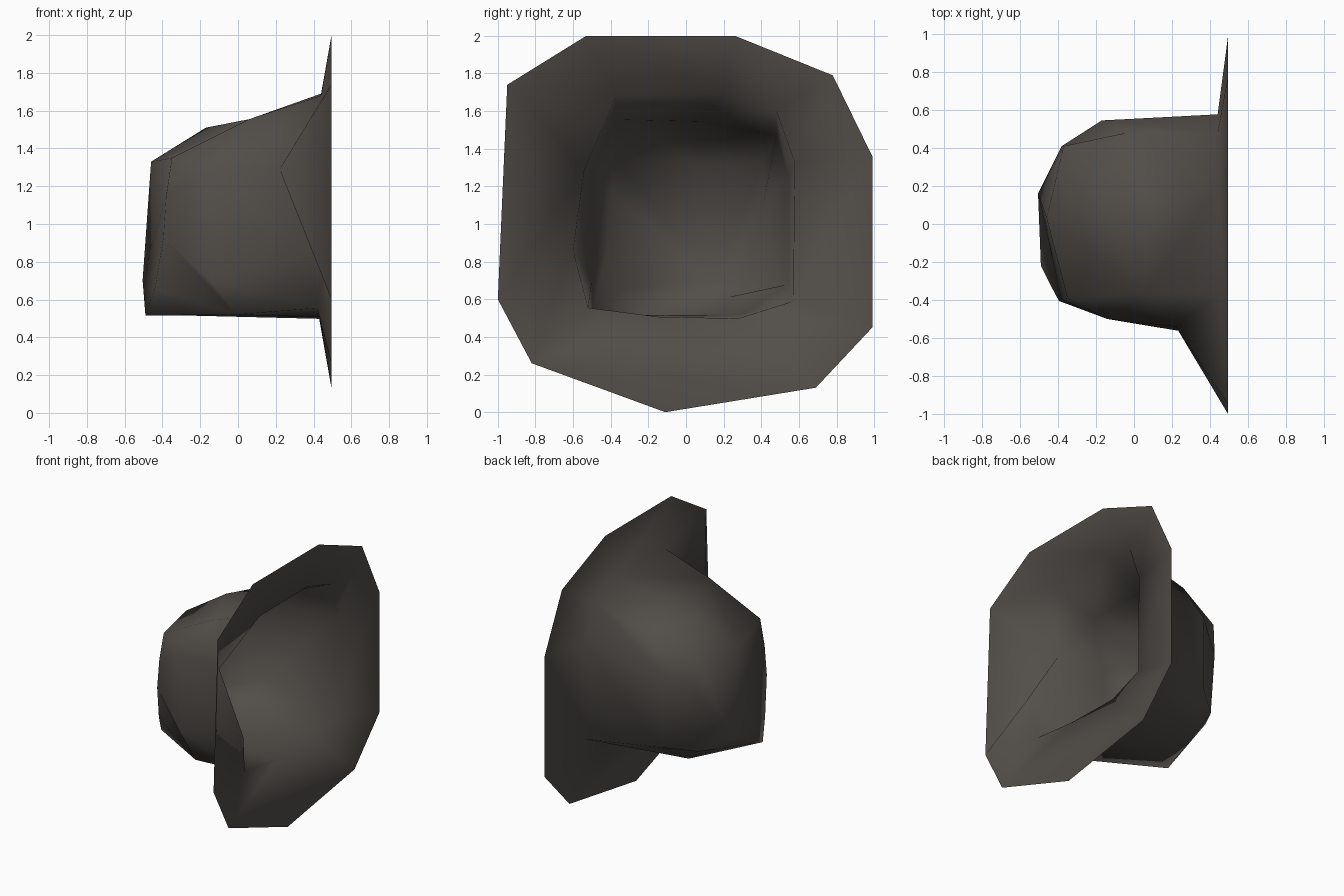
import bpy, bmesh

if "Cube" in bpy.data.objects:
    bpy.data.objects.remove(bpy.data.objects["Cube"])

# Each ring is a 10-point cross-section (x, y, z), from the flared rim to the closed back
rim_outline = [(-.53, 2), (.26, 2), (.78, 1.79), (.99, 1.36), (.99, .45),
               (.69, .13), (-.11, 0), (-.82, .26), (-1, .6), (-.95, 1.74)]
rim = [(.495, y, z) for y, z in rim_outline]

neck = [(.44, -.37, 1.68), (.44, .20, 1.69), (.44, .48, 1.60), (.44, .577, 1.33),
        (.44, .57, .59), (.43, .28, .498), (.43, -.15, .507), (.42, -.52, .555),
        (.465, -.60, .86), (.22, -.54, 1.29)]

middle = [(.06, -.37, 1.555), (-.17, .10, 1.51), (-.04, .48, 1.47), (-.17, .545, 1.25),
          (-.17, .545, .68), (-.235, .30, .52), (-.25, -.10, .515), (-.01, -.495, .52),
          (-.14, -.50, .70), (-.14, -.50, 1.28)]

back = [(-.35, -.39, 1.35), (-.46, .03, 1.33), (-.37, .41, 1.33), (-.38, .41, 1.10),
        (-.37, .38, .64), (-.41, .22, .61), (-.49, -.22, .515), (-.44, -.32, .66),
        (-.395, -.405, .93), (-.38, -.40, 1.15)]

bm = bmesh.new()
rings = [[bm.verts.new(p) for p in ring] for ring in (rim, neck, middle, back)]

# Flared rim and walls; folded quads take a chosen diagonal (True runs from a[i] to b[j])
folds = {(0, 6): False, (2, 5): True, (2, 6): False}
for n, (a, b) in enumerate(zip(rings, rings[1:])):
    for i in range(10):
        j = (i + 1) % 10
        if (n, i) == (0, 5):          # flat lower lip
            bm.faces.new((a[5], a[6], a[7]))
            bm.faces.new((a[5], a[7], b[6]))
            bm.faces.new((a[5], b[6], b[5]))
        elif (n, i) == (0, 6):
            bm.faces.new((a[7], b[7], b[6]))
        elif (n, i) in folds and folds[(n, i)]:
            bm.faces.new((a[i], a[j], b[j]))
            bm.faces.new((a[i], b[j], b[i]))
        elif (n, i) in folds:
            bm.faces.new((a[i], a[j], b[i]))
            bm.faces.new((a[j], b[j], b[i]))
        else:
            bm.faces.new((a[i], a[j], b[j], b[i]))

# Closed, slightly bulging back
r = rings[3]
tip = bm.verts.new((-.505, .16, .70))
for i in range(10):
    bm.faces.new((r[i], r[(i + 1) % 10], tip))

# Shallow dip along the top
edge = bm.edges.get((rings[1][1], rings[2][1]))
_, dip = bmesh.utils.edge_split(edge, rings[2][1], .4)
dip.co = (.06, .08, 1.545)
bmesh.ops.recalc_face_normals(bm, faces=bm.faces[:])

mesh = bpy.data.meshes.new("hollow_shell")
bm.to_mesh(mesh)
bm.free()
shell = bpy.data.objects.new("hollow_shell", mesh)
bpy.context.collection.objects.link(shell)
mesh.shade_smooth()

# Dark stone colour
stone = bpy.data.materials.new("dark_stone")
stone.diffuse_color = (.085, .076, .067, 1)
stone.use_nodes = True
stone.node_tree.nodes["Principled BSDF"].inputs["Base Color"].default_value = stone.diffuse_color
mesh.materials.append(stone)
